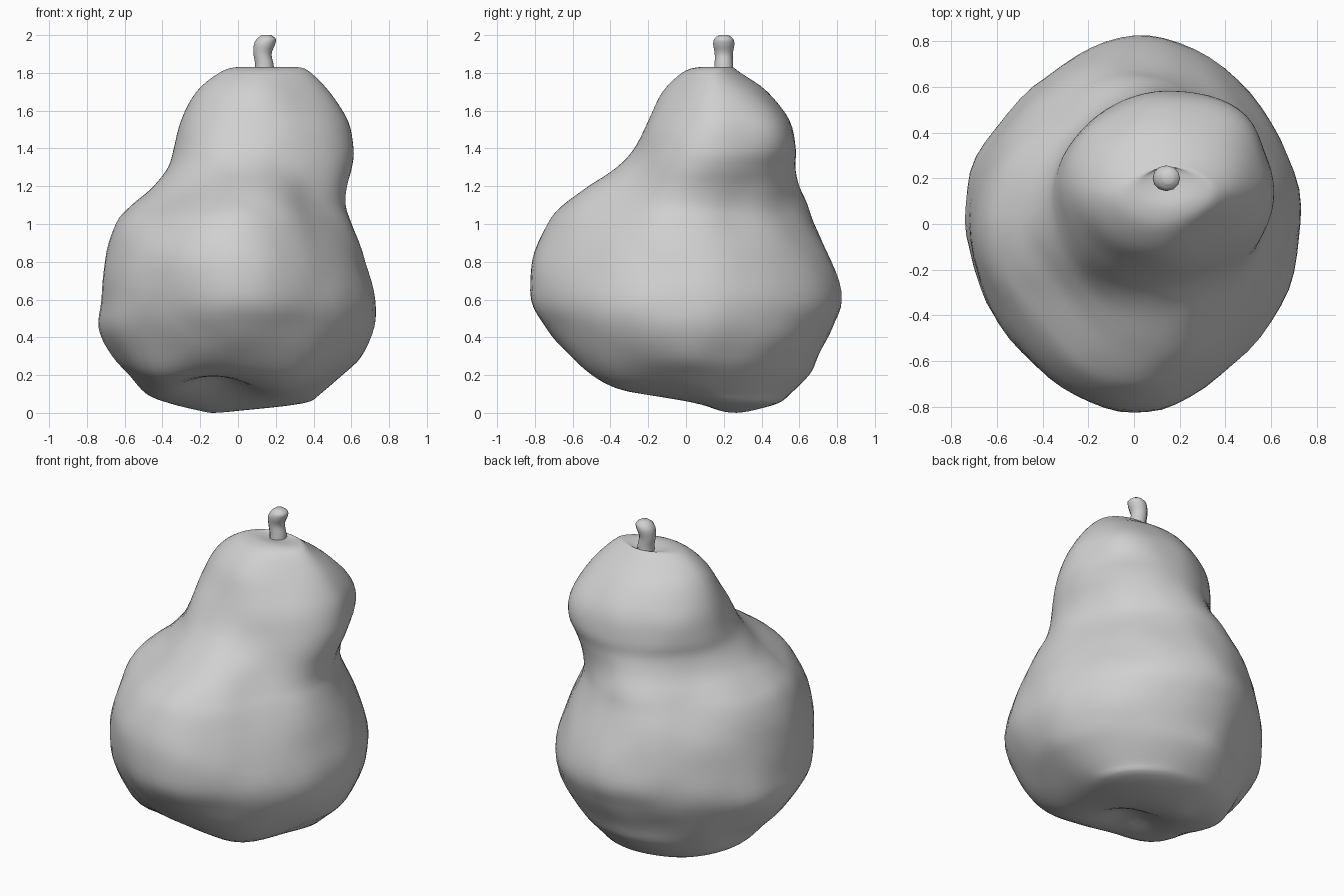
import bpy
import bmesh
import math
from mathutils import Vector, noise

if "Cube" in bpy.data.objects:
    bpy.data.objects.remove(bpy.data.objects["Cube"], do_unlink=True)

SEGMENTS = 64
STEPS = 4


def make_material(name, colour):
    mat = bpy.data.materials.new(name)
    mat.use_nodes = True
    mat.diffuse_color = colour
    mat.node_tree.nodes["Principled BSDF"].inputs["Base Color"].default_value = colour
    return mat


def catmull(a, b, c, d, t):
    """Smooth interpolation between b and c."""
    return b + 0.5 * t * (c - a + t * (2 * a - 5 * b + 4 * c - d
                                       + t * (3 * (b - c) + d - a)))


def refine(rows):
    """Fill in smooth rows between the given ones."""
    result = []
    last = len(rows) - 1
    for i in range(last):
        near = [rows[max(0, min(last, i + k))] for k in (-1, 0, 1, 2)]
        for s in range(STEPS):
            result.append([catmull(*column, s / STEPS) for column in zip(*near)])
    result.append(rows[last])
    return result


def loft(name, rings, material):
    """Skin closed rings, first to last, and cap both ends."""
    bm = bmesh.new()
    loops = [[bm.verts.new(p) for p in ring] for ring in rings]
    for upper, lower in zip(loops, loops[1:]):
        for i in range(len(upper)):
            j = (i + 1) % len(upper)
            bm.faces.new((upper[i], lower[i], lower[j], upper[j]))
    for loop in (loops[0], loops[-1]):
        centre = sum((v.co for v in loop), Vector()) / len(loop)
        pole = bm.verts.new(centre)
        for i in range(len(loop)):
            bm.faces.new((loop[i], loop[(i + 1) % len(loop)], pole))
    bmesh.ops.recalc_face_normals(bm, faces=bm.faces[:])
    mesh = bpy.data.meshes.new(name)
    bm.to_mesh(mesh)
    bm.free()
    mesh.materials.append(material)
    obj = bpy.data.objects.new(name, mesh)
    bpy.context.collection.objects.link(obj)
    for polygon in mesh.polygons:
        polygon.use_smooth = True
    return obj


def body_ring(z, left, right, front, back):
    """Slightly diamond-shaped oval filling the given extents."""
    ring = []
    for i in range(SEGMENTS):
        angle = math.tau * i / SEGMENTS
        c, s = (math.copysign(abs(f) ** 1.06, f)
                for f in (math.cos(angle), math.sin(angle)))
        ring.append(Vector(((left + right + (right - left) * c) / 2,
                            (front + back + (back - front) * s) / 2, z)))
    return ring


# Soft dents and bulges: centre, radius, push
dents = [
    # hollow underneath and the two lobes beside it
    (Vector((-0.1, -0.17, 0.1)), 0.2, Vector((0, 0, 0.11))),
    (Vector((-0.42, -0.32, 0.22)), 0.2, Vector((-0.01, -0.03, -0.04))),
    (Vector((0.28, -0.36, 0.2)), 0.24, Vector((0.01, -0.03, -0.05))),
    # pinches around the neck
    (Vector((-0.4, -0.42, 1.12)), 0.26, Vector((0.05, 0.06, 0))),
    (Vector((0.42, -0.35, 1.2)), 0.25, Vector((-0.06, 0.06, 0))),
    (Vector((-0.42, 0.48, 1.08)), 0.2, Vector((0.03, -0.03, 0))),
    (Vector((0.55, 0.3, 1.05)), 0.13, Vector((-0.02, -0.01, 0))),
    # neck corners and its flatter front left side
    (Vector((0.45, 0.46, 1.48)), 0.2, Vector((0.03, 0.03, 0))),
    (Vector((-0.15, -0.15, 1.42)), 0.2, Vector((-0.03, -0.03, 0))),
    (Vector((0.34, -0.04, 1.7)), 0.2, Vector((-0.03, 0.03, 0))),
    # flattened sides of the belly
    (Vector((0.42, -0.6, 0.85)), 0.3, Vector((-0.02, 0.02, 0))),
    (Vector((-0.42, 0.62, 0.55)), 0.32, Vector((0.02, -0.04, 0))),
    (Vector((-0.45, -0.6, 0.55)), 0.35, Vector((0.015, 0.02, 0))),
]


def sculpt(p):
    """Add the lumpy skin and the larger dents."""
    lump = 0.02 * noise.noise(p * 3) + 0.01 * noise.noise(p * 6)
    q = Vector((p.x * (1 + lump), p.y * (1 + lump), p.z))
    for centre, radius, push in dents:
        q += push * math.exp(-((p - centre).length / radius) ** 2)
    return q


grey = make_material("plain grey", (0.63, 0.63, 0.63, 1))

# Pear body: height, then extents in x and in y
profile = [
    (1.81, 0.12, 0.16, 0.18, 0.22),
    (1.82, 0.08, 0.2, 0.14, 0.25),
    (1.83, -0.01, 0.33, 0.06, 0.25),
    (1.8, -0.1, 0.4, -0.03, 0.29),
    (1.7, -0.22, 0.49, -0.13, 0.43),
    (1.55, -0.3, 0.58, -0.2, 0.54),
    (1.4, -0.34, 0.61, -0.28, 0.58),
    (1.3, -0.37, 0.6, -0.38, 0.58),
    (1.2, -0.45, 0.58, -0.53, 0.6),
    (1.1, -0.57, 0.58, -0.66, 0.64),
    (1, -0.65, 0.61, -0.74, 0.68),
    (0.8, -0.7, 0.67, -0.82, 0.78),
    (0.6, -0.73, 0.73, -0.82, 0.83),
    (0.45, -0.74, 0.73, -0.74, 0.78),
    (0.3, -0.66, 0.65, -0.61, 0.7),
    (0.2, -0.57, 0.55, -0.46, 0.65),
    (0.1, -0.48, 0.44, -0.22, 0.55),
    (0.05, -0.36, 0.34, 0, 0.48),
    (0.01, -0.2, 0, 0.17, 0.34),
    (0, -0.15, -0.11, 0.24, 0.27),
]
loft("pear_body",
     [[sculpt(p) for p in body_ring(*row)] for row in refine(profile)], grey)

# Bent stem: centre x, y, z and radius
stem_path = [
    (0.14, 0.2, 1.77, 0.055),
    (0.14, 0.2, 1.84, 0.049),
    (0.13, 0.2, 1.9, 0.048),
    (0.14, 0.2, 1.95, 0.056),
    (0.15, 0.2, 1.98, 0.05),
    (0.15, 0.2, 2, 0.025),
]
stem_rings = []
for x, y, z, radius in refine(stem_path):
    stem_rings.append([(x + radius * math.cos(math.tau * i / 12),
                        y + radius * math.sin(math.tau * i / 12), z)
                       for i in range(12)])
loft("stem", stem_rings, grey)
